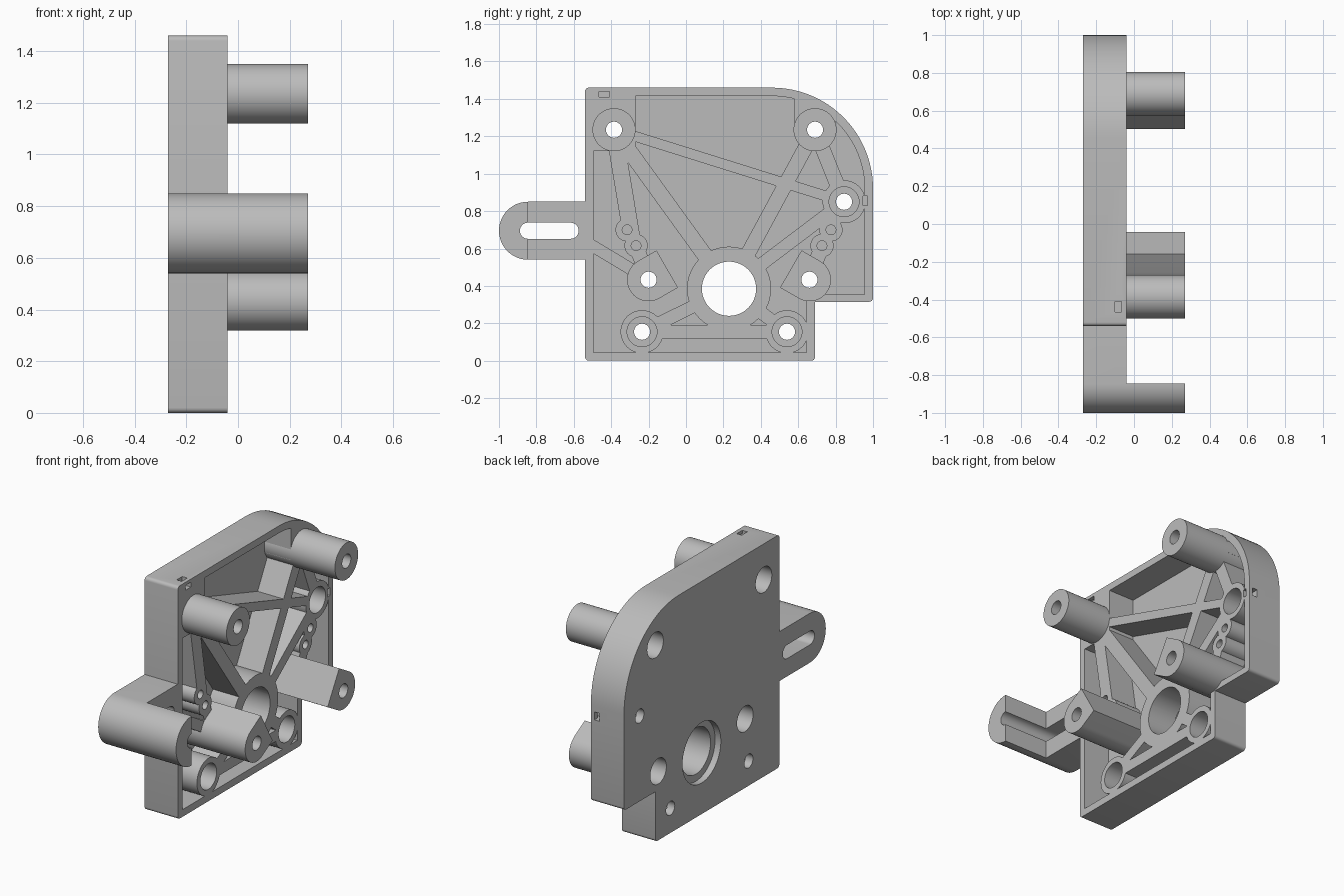
import bpy, bmesh, math
from mathutils import Vector

cube = bpy.data.objects.get("Cube")
if cube:
    bpy.data.objects.remove(cube)

grey = bpy.data.materials.new("plain grey")
grey.use_nodes = True
grey.diffuse_color = (0.5, 0.5, 0.5, 1)
grey.node_tree.nodes["Principled BSDF"].inputs["Base Color"].default_value = (0.5, 0.5, 0.5, 1)

BACK, FLOOR, RIM, TIP = -0.27, -0.22, -0.04, 0.27


def arc(c, r, a0, a1, n=24):
    """Points (y, z) on an arc, angles in degrees."""
    angles = [math.radians(a0 + (a1 - a0) * i / n) for i in range(n + 1)]
    return [(c[0] + r * math.cos(a), c[1] + r * math.sin(a)) for a in angles]


def prism(name, pts, x0, x1, rounded=()):
    """Extrude a (y, z) outline along x, rounding the listed corners."""
    bm = bmesh.new()
    verts = [bm.verts.new((x0, y, z)) for y, z in pts]
    bm.faces.new(verts)
    if rounded:
        bmesh.ops.bevel(bm, geom=[verts[i] for i in rounded], offset=0.02,
                        segments=4, profile=0.5, affect='VERTICES')
    ext = bmesh.ops.extrude_face_region(bm, geom=bm.faces[:])
    moved = [g for g in ext["geom"] if isinstance(g, bmesh.types.BMVert)]
    bmesh.ops.translate(bm, vec=(x1 - x0, 0, 0), verts=moved)
    bmesh.ops.recalc_face_normals(bm, faces=bm.faces[:])
    mesh = bpy.data.meshes.new(name)
    bm.to_mesh(mesh)
    bm.free()
    mesh.materials.append(grey)
    ob = bpy.data.objects.new(name, mesh)
    bpy.context.collection.objects.link(ob)
    return ob


def disc(c, r, x0, x1, name="helper"):
    return prism(name, arc(c, r, 0, 352.5, 47), x0, x1)


def box(y0, y1, z0, z1, x0, x1):
    return prism("helper", [(y0, z0), (y1, z0), (y1, z1), (y0, z1)], x0, x1)


def rib(a, b, width):
    a, b = Vector(a), Vector(b)
    d = (b - a).normalized() * width / 2
    n = Vector((-d.y, d.x))
    return prism("helper", [a + n, a - n, b - n, b + n], BACK + 0.02, RIM)


def combine(ob, tool, operation):
    """Apply one boolean and throw the tool away."""
    mod = ob.modifiers.new("boolean", 'BOOLEAN')
    mod.object, mod.operation, mod.solver = tool, operation, 'MANIFOLD'
    bpy.context.view_layer.objects.active = ob
    bpy.ops.object.modifier_apply(modifier=mod.name)
    bpy.data.objects.remove(tool)


def join(ob, tool):
    combine(ob, tool, 'UNION')


def cut(ob, tool):
    combine(ob, tool, 'DIFFERENCE')


# Key centres (y, z)
post_front, post_rear = (-0.385, 1.235), (0.69, 1.235)
d_front, d_rear = (-0.2, 0.433), (0.66, 0.433)
boss_front, boss_rear, boss_side = (-0.235, 0.155), (0.54, 0.155), (0.845, 0.85)
bore = (0.23, 0.385)
pins_front = [(-0.315, 0.7), (-0.267, 0.615)]
pins_rear = [(2 * bore[0] - y, z) for y, z in pins_front]
bosses = [boss_front, boss_rear, boss_side]

# Open tray with rounded shoulder
outline = [(-0.54, 0), (0.69, 0), (0.69, 0.315), (1, 0.315)]
outline += arc((0.46, 0.92), 0.54, 0, 90) + [(-0.54, 1.46)]
housing = prism("housing", outline, BACK, RIM, (0, 1, 3, len(outline) - 1))
inner = [(-0.495, 0.045), (0.645, 0.045), (0.645, 0.355), (0.955, 0.355)]
inner += arc((0.46, 0.92), 0.495, 0, 90) + [(-0.495, 1.415)]
cut(housing, prism("helper", inner, FLOOR, 0.1))

# Solid corners behind the upper posts
join(housing, box(-0.52, -0.27, 1.12, 1.44, BACK + 0.02, RIM))
join(housing, prism("helper", [(0.58, 1.2), (0.8, 1.2), (0.8, 1.33), (0.68, 1.405),
                               (0.58, 1.435)], BACK + 0.02, RIM))

# Ribs
for a, b, width in [
        (post_front, boss_side, 0.055), (post_front, bore, 0.085),
        (post_rear, bore, 0.08), (boss_side, bore, 0.07),
        (post_front, (-0.29, 0.66), 0.09), (post_rear, boss_side, 0.08),
        ((-0.51, 0.62), d_front, 0.065), (boss_front, bore, 0.07),
        (boss_rear, bore, 0.07), (boss_front, boss_rear, 0.07),
        (pins_front[1], d_front, 0.08), (pins_rear[1], d_rear, 0.08)]:
    join(housing, rib(a, b, width))

# Round bosses, pin bosses and the main bearing ring
for c in bosses:
    join(housing, disc(c, 0.115, BACK + 0.02, RIM))
for c in pins_front + pins_rear:
    join(housing, disc(c, 0.062, BACK + 0.02, RIM))
join(housing, disc(bore, 0.225, BACK + 0.02, RIM))
cut(housing, disc(bore, 0.145, -0.4, 0.1))
cut(housing, disc(bore, 0.19, -0.4, BACK + 0.04))
for c in bosses:
    cut(housing, disc(c, 0.043, -0.4, 0.1))
    cut(housing, disc(c, 0.08, FLOOR, 0.1))
for c in pins_front + pins_rear:
    cut(housing, disc(c, 0.026, FLOOR, 0.1))

# Small cable notches through the rim
cut(housing, box(-0.465, -0.41, 1.41, 1.44, -0.1, 0))
cut(housing, box(-0.465, -0.41, 1.41, 1.5, -0.1, -0.065))
cut(housing, box(0.945, 0.97, 0.83, 0.88, -0.1, 0))
cut(housing, box(0.945, 1.1, 0.83, 0.88, -0.1, -0.065))


# Standoff posts, two round and two with a flat facing the bore
def d_profile(c, facing):
    turn = math.radians(facing)
    u, v = Vector((math.cos(turn), math.sin(turn))), Vector((-math.sin(turn), math.cos(turn)))
    r, c2 = 0.115, Vector(c)
    return arc(c, r, facing + 90, facing + 270) + [c2 + (u - v) * r, c2 + (u + v) * r]


posts = [(post_front, disc(post_front, 0.115, BACK + 0.02, TIP, "upper_front_post")),
         (post_rear, disc(post_rear, 0.115, BACK + 0.02, TIP, "upper_rear_post")),
         (d_front, prism("lower_front_post", d_profile(d_front, 30), BACK + 0.02, TIP)),
         (d_rear, prism("lower_rear_post", d_profile(d_rear, 150), BACK + 0.02, TIP))]
for c, post in posts:
    for ob in (post, housing):
        cut(ob, disc(c, 0.043, -0.4, 0.4))
        cut(ob, disc(c, 0.08, -0.4, -0.08))

# Slotted arm with a half-round end block
pivot = (-0.845, 0.695)
arm = prism("slotted_arm", arc(pivot, 0.155, 90, 270) + [(-0.53, 0.54), (-0.53, 0.85)],
            BACK, RIM)
join(arm, prism("helper", arc(pivot, 0.155, 90, 270), BACK, TIP))
cut(arm, prism("helper", arc(pivot, 0.043, 90, 270) + arc((-0.617, 0.695), 0.043, -90, 90),
               -0.4, 0.4))

# Smooth round walls, keep edges crisp
for ob in [housing, arm] + [p for _, p in posts]:
    bpy.ops.object.select_all(action='DESELECT')
    ob.select_set(True)
    bpy.context.view_layer.objects.active = ob
    bpy.ops.object.shade_smooth_by_angle(angle=math.radians(30))
